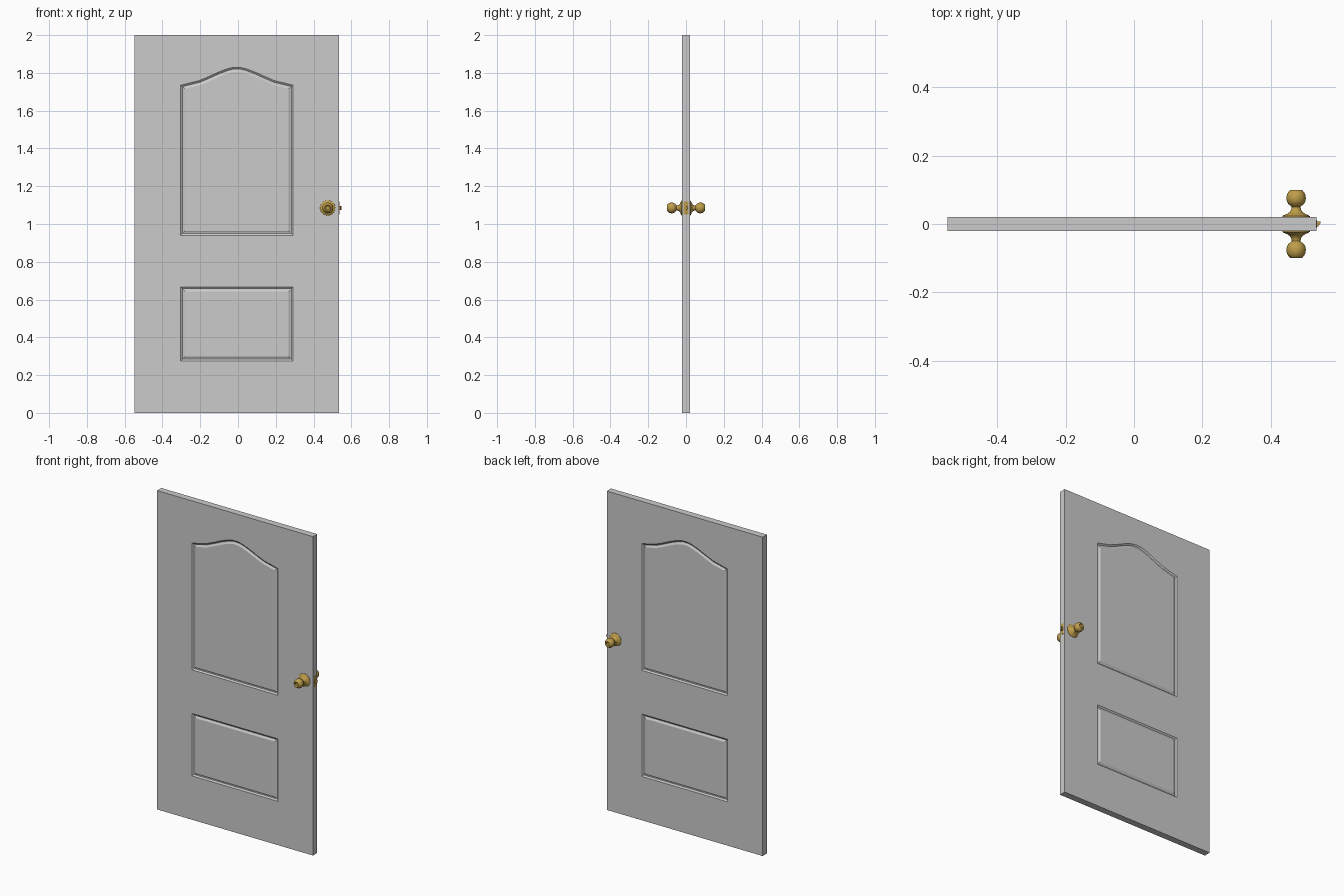
import bpy, bmesh, math
from mathutils import Vector, Matrix

if "Cube" in bpy.data.objects:
    bpy.data.objects.remove(bpy.data.objects["Cube"])

X0, X1, HALF, HEIGHT = -0.547, 0.535, 0.021, 2.0
CX = (X0 + X1) / 2
KNOB_X, KNOB_Z = 0.475, 1.085

brass = bpy.data.materials.new("brass")
brass.diffuse_color = (0.52, 0.34, 0.07, 1)
brass.use_nodes = True
brass.node_tree.nodes["Principled BSDF"].inputs["Base Color"].default_value = brass.diffuse_color


def add_object(name, bm, mat=None):
    bmesh.ops.recalc_face_normals(bm, faces=bm.faces)
    mesh = bpy.data.meshes.new(name)
    bm.to_mesh(mesh)
    bm.free()
    obj = bpy.data.objects.new(name, mesh)
    bpy.context.collection.objects.link(obj)
    if mat:
        mesh.materials.append(mat)
    return obj


def inset(points, d):
    # mitred inward offset of a counter-clockwise outline
    out = []
    for i, p in enumerate(points):
        a = (p - points[i - 1]).normalized()
        b = (points[(i + 1) % len(points)] - p).normalized()
        na, nb = Vector((-a.y, a.x)), Vector((-b.y, b.x))
        out.append(p + (na + nb) * (d / (1 + na.dot(nb))))
    return out


def rectangle(x0, x1, z0, z1):
    return [Vector(p) for p in ((x0, z0), (x1, z0), (x1, z1), (x0, z1))]


def bridge(bm, a, b):
    for i in range(len(a)):
        j = (i + 1) % len(a)
        bm.faces.new((a[i], a[j], b[j], b[i]))


# panel outlines: arched upper panel, rectangular lower panel
W = 0.298
arch = [(W, 1.735), (0.20, 1.759), (0.15, 1.780), (0.10, 1.803), (0.05, 1.822), (0.02, 1.829)]
upper = [Vector((CX - W, 0.94)), Vector((CX + W, 0.94))]
upper += [Vector((CX + x, z)) for x, z in arch]
upper += [Vector((CX - x, z)) for x, z in reversed(arch)]
lower = rectangle(CX - W, CX + W, 0.275, 0.667)

# door slab with a moulded groove round each panel, on both faces
bm = bmesh.new()
rims = []
for side in (-1, 1):
    def ring(points, depth=0.0):
        return [bm.verts.new((p.x, side * (HALF - depth), p.y)) for p in points]

    def loop_edges(vs):
        return [bm.edges.new((vs[i - 1], vs[i])) for i in range(len(vs))]

    rim = ring(rectangle(X0, X1, 0, HEIGHT))
    rims.append(rim)
    edges = loop_edges(rim)
    grooves = []
    for outline in (upper, lower):
        outer = ring(outline)
        edges += loop_edges(outer)
        grooves.append((outline, outer))
    bmesh.ops.triangle_fill(bm, edges=edges, use_beauty=True, normal=(0, side, 0))
    for outline, outer in grooves:
        for d, depth in ((0.009, 0.007), (0.014, 0.007), (0.024, 0.001)):
            inner = ring(inset(outline, d), depth)
            bridge(bm, outer, inner)
            outer = inner
        bm.faces.new(outer)
bridge(bm, *rims)
add_object("door_slab", bm)

# lathed knobs with flared rosettes: (radius, distance from the door's middle)
profile = [(0.040, 0.019), (0.040, 0.023), (0.036, 0.026), (0.026, 0.030), (0.018, 0.036),
           (0.014, 0.043), (0.013, 0.050), (0.017, 0.054), (0.023, 0.059), (0.027, 0.066),
           (0.0285, 0.075), (0.0275, 0.084), (0.024, 0.092), (0.018, 0.099), (0.016, 0.100),
           (0.013, 0.098), (0.010, 0.095), (0, 0.095)]
for name, side in (("front_knob", -1), ("back_knob", 1)):
    bm = bmesh.new()
    vs = [bm.verts.new((KNOB_X + r, side * y, KNOB_Z)) for r, y in profile]
    es = [bm.edges.new(pair) for pair in zip(vs, vs[1:])]
    bmesh.ops.spin(bm, geom=vs + es, cent=(KNOB_X, 0, KNOB_Z), axis=(0, 1, 0),
                   angle=math.tau, steps=32, use_duplicate=False)
    bmesh.ops.remove_doubles(bm, verts=bm.verts, dist=0.0001)
    knob = add_object(name, bm, brass)
    bpy.ops.object.select_all(action="DESELECT")
    knob.select_set(True)
    bpy.context.view_layer.objects.active = knob
    bpy.ops.object.shade_smooth_by_angle(angle=math.radians(40))


def box(name, center, size):
    bm = bmesh.new()
    bmesh.ops.create_cube(bm, size=1, matrix=Matrix.Translation(center) @ Matrix.Diagonal((*size, 1)))
    return add_object(name, bm, brass)


# latch plate on the door edge
box("latch_plate", (X1, 0, KNOB_Z), (0.003, 0.024, 0.07))

# wedge-shaped latch bolt
bm = bmesh.new()
rows = [[bm.verts.new((x, y, KNOB_Z + dz)) for x, y in
         ((X1 - 0.002, -0.007), (0.540, -0.007), (0.547, 0.004), (0.547, 0.007), (X1 - 0.002, 0.007))]
        for dz in (-0.01, 0.01)]
bridge(bm, *rows)
for row in rows:
    bm.faces.new(row)
add_object("latch_bolt", bm, brass)
